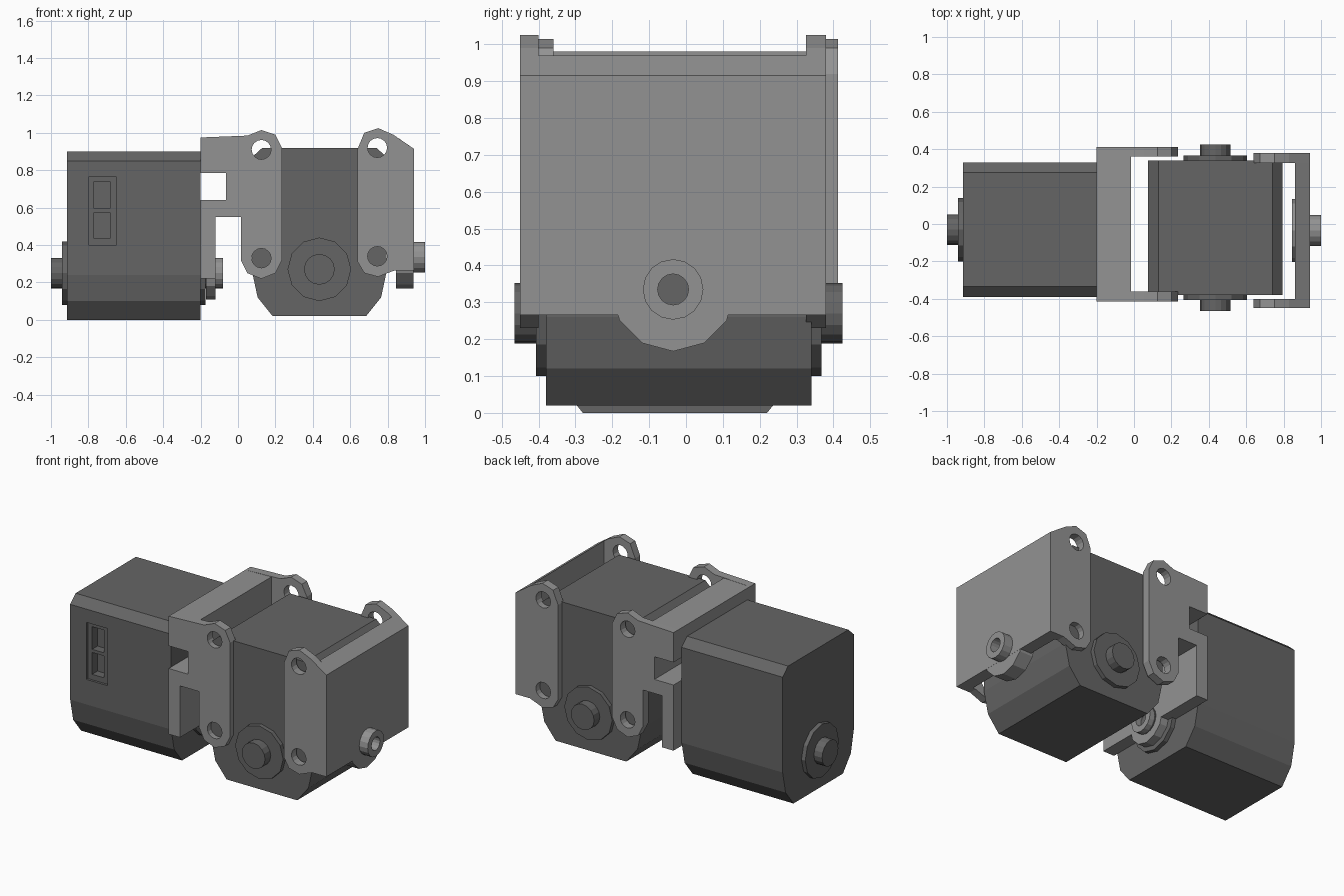
import bpy, bmesh
from math import cos, sin, pi

if "Cube" in bpy.data.objects:
    bpy.data.objects.remove(bpy.data.objects["Cube"])


def material(name, v):
    m = bpy.data.materials.new(name)
    m.use_nodes = True
    m.diffuse_color = (v, v, v, 1)
    m.node_tree.nodes["Principled BSDF"].inputs["Base Color"].default_value = (v, v, v, 1)
    return m


DARK = material("dark_grey", 0.13)
LIGHT = material("light_grey", 0.29)


def prism(name, mat, axis, pts, a, b):
    """Extrude a (side, z) profile along x or y from a to b."""
    bm = bmesh.new()
    place = (lambda p, d: (d, p[0], p[1])) if axis == "x" else (lambda p, d: (p[0], d, p[1]))
    face = bm.faces.new([bm.verts.new(place(p, a)) for p in pts])
    new = bmesh.ops.extrude_face_region(bm, geom=[face])["geom"]
    for v in new:
        if isinstance(v, bmesh.types.BMVert):
            v.co["xy".index(axis)] = b
    bmesh.ops.recalc_face_normals(bm, faces=bm.faces)
    me = bpy.data.meshes.new(name)
    bm.to_mesh(me)
    bm.free()
    me.materials.append(mat)
    ob = bpy.data.objects.new(name, me)
    bpy.context.collection.objects.link(ob)
    return ob


def ring(c, z, r, n):
    return [(c + r * cos(2 * pi * i / n), z + r * sin(2 * pi * i / n)) for i in range(n)]


def rect(u0, u1, z0, z1):
    return [(u0, z0), (u1, z0), (u1, z1), (u0, z1)]


def cut(ob, axis, pts, a, b):
    """Subtract a prism from an object and discard the cutter."""
    cutter = prism("cutter", ob.data.materials[0], axis, pts, a, b)
    mod = ob.modifiers.new("cut", "BOOLEAN")
    mod.operation, mod.solver, mod.object = "DIFFERENCE", "EXACT", cutter
    bpy.context.view_layer.update()
    done = bpy.data.meshes.new_from_object(ob.evaluated_get(bpy.context.evaluated_depsgraph_get()))
    ob.modifiers.clear()
    ob.data = done
    bpy.data.objects.remove(cutter)


def motor(name, axis, c, z, a, b):
    """Chamfered motor case with a stepped shaft at both ends."""
    half = [(0.25, 0), (0.33, 0.1), (0.36, 0.24), (0.36, 0.85), (0.305, 0.9)]
    pts = [(c + u, z + h) for u, h in half] + [(c - u, z + h) for u, h in reversed(half)]
    body = prism(name + "_case", DARK, axis, pts, a, b)
    for end, d, label in ((a, -1, "start"), (b, 1, "end")):
        prism(f"{name}_flange_{label}", DARK, axis, ring(c, z + 0.25, 0.17, 12), end, end + d * 0.027)
        prism(f"{name}_shaft_{label}", DARK, axis, ring(c, z + 0.25, 0.082, 16), end, end + d * 0.085)
    return body


# Two motors, turned a quarter against each other
first = motor("first_motor", "x", -0.03, 0, -0.915, -0.2)
motor("second_motor", "y", 0.435, 0.02, -0.38, 0.34)

# Connector recess with two sockets
cut(first, "y", rect(-0.8, -0.65, 0.4, 0.765), -0.5, -0.375)
for z0, z1 in ((0.435, 0.575), (0.595, 0.74)):
    cut(first, "y", rect(-0.77, -0.685, z0, z1), -0.5, -0.32)


def arms(name, pts, sides, x, heights):
    """Pair of bracket arms with screw holes."""
    for label, (a, b) in zip(("front", "back"), sides):
        ob = prism(f"{name}_arm_{label}", LIGHT, "y", pts, a, b)
        for z in heights:
            cut(ob, "y", ring(x, z, 0.052, 16), a - 0.1, b + 0.1)


# Middle bracket: stepped web and arms sharing the notched back edge
notch = [(-0.12, 0.55), (-0.12, 0.22), (-0.2, 0.22), (-0.2, 0.64),
         (-0.065, 0.64), (-0.065, 0.785), (-0.2, 0.785), (-0.2, 0.975)]
prism("middle_web", LIGHT, "y", notch + [(-0.015, 0.98), (-0.015, 0.55)], -0.36, 0.36)
arms("middle", notch + [(0.05, 0.985), (0.125, 1.015), (0.2, 0.99), (0.235, 0.92), (0.235, 0.32),
                        (0.2, 0.25), (0.125, 0.22), (0.05, 0.25), (0.015, 0.32), (0.015, 0.55)],
     ((-0.415, -0.36), (0.36, 0.412)), 0.125, (0.91, 0.33))
prism("middle_tab", LIGHT, "x", ring(-0.035, 0.25, 0.14, 12), -0.172, -0.12)
hub = prism("middle_hub", LIGHT, "x", ring(-0.035, 0.25, 0.082, 16), -0.12, -0.08)
cut(hub, "x", ring(-0.035, 0.25, 0.042, 16), -0.3, 0)

# End bracket: flat web with sloped top, rounded tab and hollow hub
web = prism("end_web", LIGHT, "y", [(0.86, 0.265), (0.94, 0.265), (0.94, 0.915), (0.86, 0.97)], -0.4, 0.325)
tab = prism("end_tab", LIGHT, "x", ring(-0.035, 0.335, 0.168, 12), 0.845, 0.939)
hub = prism("end_hub", LIGHT, "x", ring(-0.035, 0.335, 0.082, 16), 0.93, 1.0)
for part in (web, tab, hub):
    cut(part, "x", ring(-0.035, 0.335, 0.042, 16), 0.8, 1.1)
arms("end", [(0.94, 0.915), (0.83, 0.99), (0.75, 1.025), (0.675, 1.0), (0.64, 0.915), (0.64, 0.31),
             (0.675, 0.25), (0.75, 0.23), (0.8, 0.25), (0.84, 0.265), (0.94, 0.265)],
     ((-0.45, -0.4), (0.325, 0.38)), 0.745, (0.92, 0.34))
